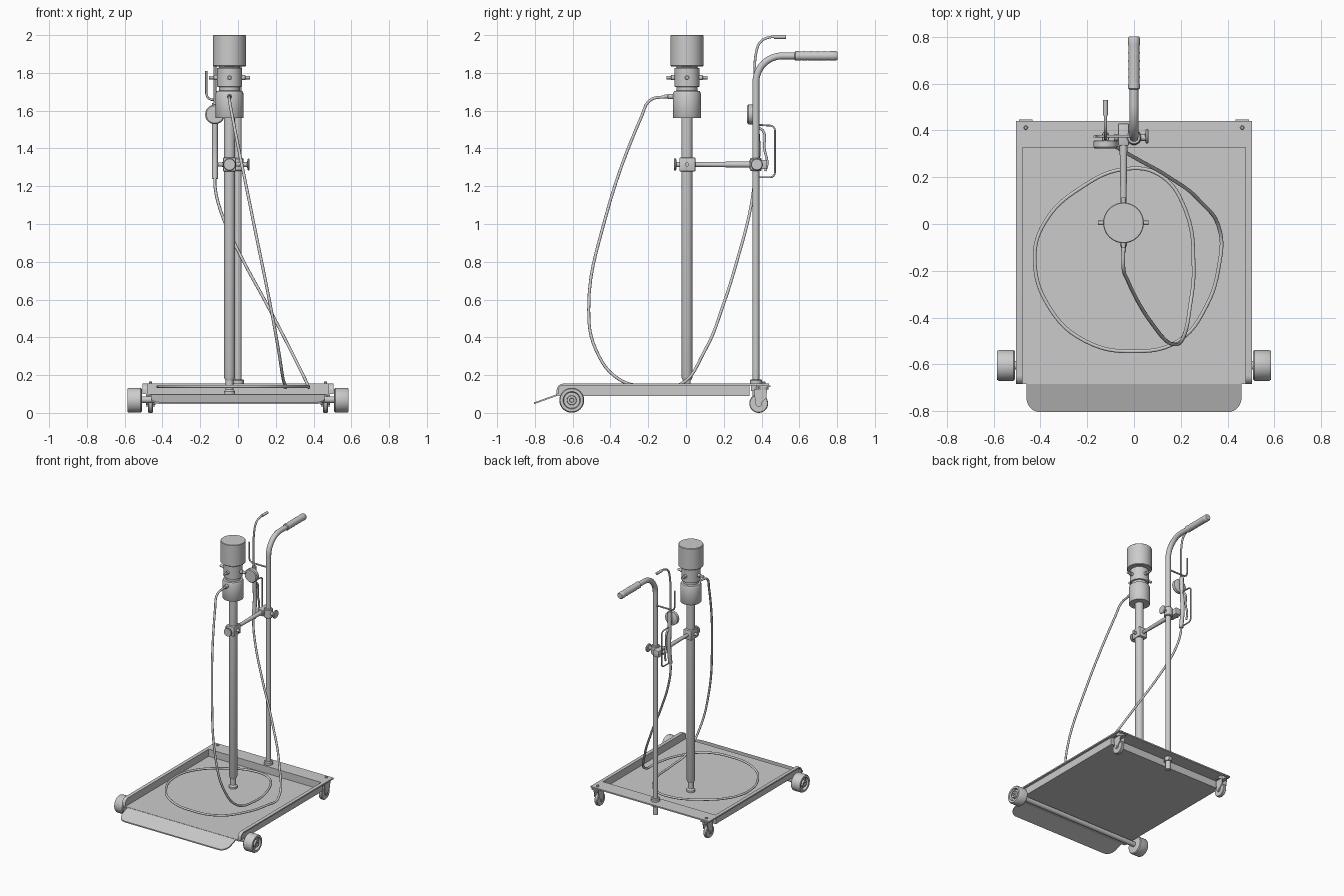
import bpy, bmesh, math
from mathutils import Vector, Matrix


def finish(name, bm, angle=35):
    bmesh.ops.recalc_face_normals(bm, faces=bm.faces)
    me = bpy.data.meshes.new(name)
    bm.to_mesh(me)
    bm.free()
    ob = bpy.data.objects.new(name, me)
    bpy.context.collection.objects.link(ob)
    smooth(ob, angle)
    return ob


def smooth(ob, angle=35):
    bpy.ops.object.select_all(action='DESELECT')
    ob.select_set(True)
    bpy.context.view_layer.objects.active = ob
    bpy.ops.object.shade_smooth_by_angle(angle=math.radians(angle))


def box(name, x, y, z, bevel=0):
    bm = bmesh.new()
    bmesh.ops.create_cube(bm, size=1)
    for v in bm.verts:
        v.co = [(a[0] + a[1]) / 2 + c * (a[1] - a[0]) for a, c in zip((x, y, z), v.co)]
    if bevel:
        bmesh.ops.bevel(bm, geom=bm.edges[:], offset=bevel, segments=2, affect='EDGES', profile=0.5)
    return finish(name, bm)


def lathe(name, profile, loc, axis=(0, 0, 1), sides=32):
    """Spin (radius, height) pairs about an axis; both ends are capped."""
    bm = bmesh.new()
    rings = [[bm.verts.new((r * math.cos(2 * math.pi * i / sides), r * math.sin(2 * math.pi * i / sides), h))
              for i in range(sides)] for r, h in profile]
    for a, b in zip(rings, rings[1:]):
        for i in range(sides):
            j = (i + 1) % sides
            bm.faces.new((a[i], a[j], b[j], b[i]))
    bm.faces.new(rings[0])
    bm.faces.new(rings[-1])
    rot = Vector((0, 0, 1)).rotation_difference(Vector(axis)).to_matrix().to_4x4()
    bm.transform(Matrix.Translation(loc) @ rot)
    return finish(name, bm)


def rod(name, a, b, r, sides=20):
    d = Vector(b) - Vector(a)
    return lathe(name, [(r, 0), (r, d.length)], a, d, sides)


def prism(name, pts, vec):
    """Extrude a closed outline of 3D points along a vector."""
    bm = bmesh.new()
    f = bm.faces.new([bm.verts.new(p) for p in pts])
    res = bmesh.ops.extrude_face_region(bm, geom=[f])
    bmesh.ops.translate(bm, vec=vec, verts=[g for g in res['geom'] if isinstance(g, bmesh.types.BMVert)])
    return finish(name, bm)


def tube(name, pts, r, cyclic=False, kind='AUTO', res=6):
    cu = bpy.data.curves.new(name, 'CURVE')
    cu.dimensions, cu.bevel_depth, cu.bevel_resolution = '3D', r, 3
    cu.use_fill_caps, cu.resolution_u = True, res
    sp = cu.splines.new('BEZIER' if kind == 'AUTO' else 'POLY')
    store = sp.bezier_points if kind == 'AUTO' else sp.points
    store.add(len(pts) - 1)
    for p, c in zip(store, pts):
        if kind == 'AUTO':
            p.co = c
            p.handle_left_type = p.handle_right_type = 'AUTO'
        else:
            p.co = (*c, 1)
    sp.use_cyclic_u = cyclic
    ob = bpy.data.objects.new(name, cu)
    bpy.context.collection.objects.link(ob)
    bpy.ops.object.select_all(action='DESELECT')
    ob.select_set(True)
    bpy.context.view_layer.objects.active = ob
    bpy.ops.object.convert(target='MESH')
    smooth(bpy.context.object, 50)


def arc(cx, cy, r, a0, a1, n=6):
    return [(cx + r * math.cos(math.radians(a0 + (a1 - a0) * i / n)),
             cy + r * math.sin(math.radians(a0 + (a1 - a0) * i / n))) for i in range(n + 1)]


# tray floor, back wall and back flange
box("tray_floor", (-0.487, 0.487), (-0.685, 0.335), (0.09, 0.1))
box("tray_back_wall", (-0.487, 0.487), (0.327, 0.337), (0.09, 0.155))
box("tray_back_flange", (-0.505, 0.505), (0.33, 0.44), (0.145, 0.155))

# front ramp with rounded corners, sloping down from the floor
outline = [(-0.46, -0.68)] + arc(-0.40, -0.745, 0.06, 180, 270) + arc(0.40, -0.745, 0.06, 270, 360) + [(0.46, -0.68)]
prism("front_ramp", [(x, y, 0.1 + (y + 0.68) * 0.36) for x, y in outline], (0, 0, -0.009))

# front axle
rod("front_axle", (-0.52, -0.605, 0.07), (0.52, -0.605, 0.07), 0.018)

for s, side in ((-1, "left"), (1, "right")):
    # side wall with a flange that curls down at the front
    front = arc(-0.648, 0.118, 0.037, 90, 180)
    inner = arc(-0.648, 0.118, 0.028, 180, 90)
    wall = [(0.335, 0.09), (0.335, 0.155)] + front + [(-0.685, 0.09)]
    prism("tray_wall_" + side, [(s * 0.478, y, z) for y, z in wall], (s * 0.01, 0, 0))
    lip = [(0.44, 0.145), (0.44, 0.155)] + front + [(-0.685, 0.1), (-0.676, 0.1)] + inner
    prism("tray_lip_" + side, [(s * 0.485, y, z) for y, z in lip], (s * 0.02, 0, 0))
    # big front wheel with recessed hub
    lathe("front_wheel_" + side, [(0.05, 0), (0.061, 0.002), (0.066, 0.008), (0.066, 0.07), (0.061, 0.078),
          (0.046, 0.078), (0.042, 0.06), (0.026, 0.06), (0.024, 0.078), (0.012, 0.078), (0.01, 0.07)],
          (s * 0.508, -0.605, 0.067), (s, 0, 0), 40)
    # rear swivel caster
    cx = s * 0.463
    lathe("caster_wheel_" + side, [(0.03, -0.013), (0.046, -0.013), (0.05, -0.008), (0.05, 0.008),
          (0.046, 0.013), (0.03, 0.013)], (cx, 0.385, 0.05), (1, 0, 0))
    for t in (-1, 1):
        fork = [(0.36, 0.125), (0.43, 0.125), (0.425, 0.08)] + arc(0.385, 0.05, 0.018, 20, -180, 5)
        prism("caster_fork_%s_%d" % (side, t), [(cx + t * 0.016, y, z) for y, z in fork], (t * 0.005, 0, 0))
    box("caster_fork_top_" + side, (cx - 0.021, cx + 0.021), (0.36, 0.43), (0.118, 0.126))
    rod("caster_axle_" + side, (cx - 0.025, 0.385, 0.05), (cx + 0.025, 0.385, 0.05), 0.008)
    lathe("caster_swivel_" + side, [(0.026, 0.125), (0.028, 0.135), (0.028, 0.147)], (cx, 0.41, 0))
    box("caster_plate_" + side, (cx - 0.028, cx + 0.028), (0.37, 0.448), (0.137, 0.146))
    lathe("caster_bolt_" + side, [(0.009, 0.15), (0.009, 0.162), (0.006, 0.166)], (cx, 0.412, 0), sides=12)

# pump column and head
px, py = -0.045, 0.005
lathe("pump_foot", [(0.03, 0.1), (0.03, 0.114), (0.02, 0.125), (0.02, 0.175)], (px, py, 0))
lathe("pump_tube", [(0.022, 0.172), (0.03, 0.19), (0.03, 1.565)], (px, py, 0))
lathe("pump_lower_head", [(0.072, 1.56), (0.074, 1.563), (0.074, 1.69), (0.068, 1.703), (0.055, 1.706),
      (0.055, 1.725), (0.066, 1.727), (0.066, 1.825), (0.055, 1.828), (0.055, 1.838)], (px, py, 0), sides=48)
lathe("pump_motor", [(0.084, 1.835), (0.087, 1.838), (0.087, 1.997), (0.084, 2.0)], (px, py, 0), sides=48)
for i in range(4):
    d = Vector((math.cos(i * math.pi / 2), math.sin(i * math.pi / 2), 0))
    lathe("pump_port_%d" % i, [(0.013, 0.06), (0.013, 0.083), (0.009, 0.085), (0.009, 0.108)],
          (px, py, 1.775), d, 16)
lathe("hose_outlet", [(0.014, 0.065), (0.014, 0.1), (0.01, 0.102), (0.01, 0.12)], (px, py, 1.675), (0, -1, 0), 16)

# upright post with bent handle and ribbed grip
post = [(0, 0.37, 0.05)] + [(0, y, z) for y, z in arc(0.51, 1.75, 0.14, 180, 90, 12)] + [(0, 0.6, 1.89)]
tube("handle_post", post, 0.019, kind='POLY')
grip = [(0.02, 0), (0.025, 0.004), (0.025, 0.02)]
for k in range(5):
    grip += [(0.023, 0.035 + k * 0.035), (0.025, 0.052 + k * 0.035)]
lathe("handle_grip", grip + [(0.025, 0.22), (0.02, 0.228)], (0, 0.575, 1.89), (0, 1, 0))
lathe("post_collar", [(0.032, 0.155), (0.032, 0.172), (0.026, 0.178)], (0, 0.37, 0))
lathe("post_nut", [(0.03, 0.115), (0.03, 0.145)], (0, 0.37, 0), sides=6)

# arm joining post and pump, with clamps and knobs
zc = 1.315
lathe("clamp_arm", [(0.017, 0), (0.012, 0.31)], (px, 0.36, zc), (0, -1, 0))
box("pump_clamp", (px - 0.034, px + 0.034), (-0.035, 0.05), (zc - 0.037, zc + 0.037), 0.006)
lathe("pump_clamp_knob", [(0.014, 0), (0.014, 0.02), (0.03, 0.022), (0.032, 0.028), (0.03, 0.034)],
      (px, -0.03, zc), (0, -1, 0), 24)
rod("pump_clamp_pin", (px - 0.06, 0.005, zc), (px + 0.055, 0.005, zc), 0.011)
lathe("post_clamp", [(0.026, -0.035), (0.03, -0.03), (0.03, 0.03), (0.026, 0.035)], (0, 0.37, zc))
rod("post_clamp_bar", (-0.085, 0.37, zc), (0.05, 0.37, zc), 0.014)
box("arm_end_block", (px - 0.024, px + 0.024), (0.335, 0.43), (zc - 0.025, zc + 0.025), 0.006)
lathe("post_clamp_knob", [(0.012, 0), (0.028, 0.002), (0.032, 0.008), (0.028, 0.014)], (0.048, 0.375, zc), (1, 0, 0), 24)

# dispensing gun: meter, body, trigger, guard and spout
gx = -0.122
lathe("gun_meter", [(0.046, 0), (0.052, 0.004), (0.052, 0.028), (0.046, 0.034)], (gx, 0.358, 1.58), (0, -1, 0))
tube("gun_body", [(gx, 0.37, 1.64), (gx, 0.375, 1.5), (gx, 0.38, 1.38), (gx, 0.365, 1.24)], 0.015)
tube("gun_trigger", [(gx, 0.385, 1.51), (gx, 0.41, 1.49), (gx, 0.415, 1.4), (gx, 0.43, 1.32), (gx, 0.42, 1.28)], 0.007)
guard = ([(0.38, 1.525)] + arc(0.445, 1.495, 0.026, 90, 0, 4) + arc(0.445, 1.273, 0.026, 0, -90, 4) + [(0.375, 1.247)])
tube("gun_guard", [(gx, y, z) for y, z in guard], 0.005, kind='POLY')
tube("gun_spout", [(gx, 0.365, 1.62), (gx, 0.365, 1.8), (gx, 0.37, 1.9), (gx, 0.395, 1.965),
                   (gx, 0.44, 1.988), (gx, 0.5, 1.99)], 0.007)
rod("gun_nozzle_tip", (gx, 0.465, 1.99), (gx, 0.53, 1.99), 0.01)
# gun hanger hook fixed to the post
tube("gun_hook", [(-0.168, 0.375, 1.81), (-0.168, 0.375, 1.69), (-0.16, 0.375, 1.668), (-0.142, 0.375, 1.658),
                  (0, 0.375, 1.658)], 0.006, kind='POLY')

# one hose: falls from the pump, coils on the tray, rises to the gun
hose = [(px, -0.1, 1.675), (-0.045, -0.19, 1.655), (-0.03, -0.235, 1.57), (0.08, -0.43, 1.02),
        (0.175, -0.515, 0.55), (0.215, -0.475, 0.33), (0.24, -0.35, 0.175), (0.255, -0.2, 0.14),
        (0.22, 0.06, 0.14), (0.11, 0.21, 0.14), (-0.04, 0.235, 0.14), (-0.22, 0.16, 0.14), (-0.38, 0.01, 0.14),
        (-0.425, -0.15, 0.14), (-0.36, -0.36, 0.14), (-0.21, -0.5, 0.14), (0, -0.545, 0.14), (0.19, -0.5, 0.14),
        (0.31, -0.35, 0.14), (0.365, -0.17, 0.14), (0.37, -0.04, 0.145), (0.28, 0.1, 0.33), (0.15, 0.2, 0.58),
        (0.01, 0.28, 0.84), (-0.085, 0.335, 1.05), (gx, 0.36, 1.2), (gx, 0.365, 1.25)]
tube("hose", hose, 0.008)
